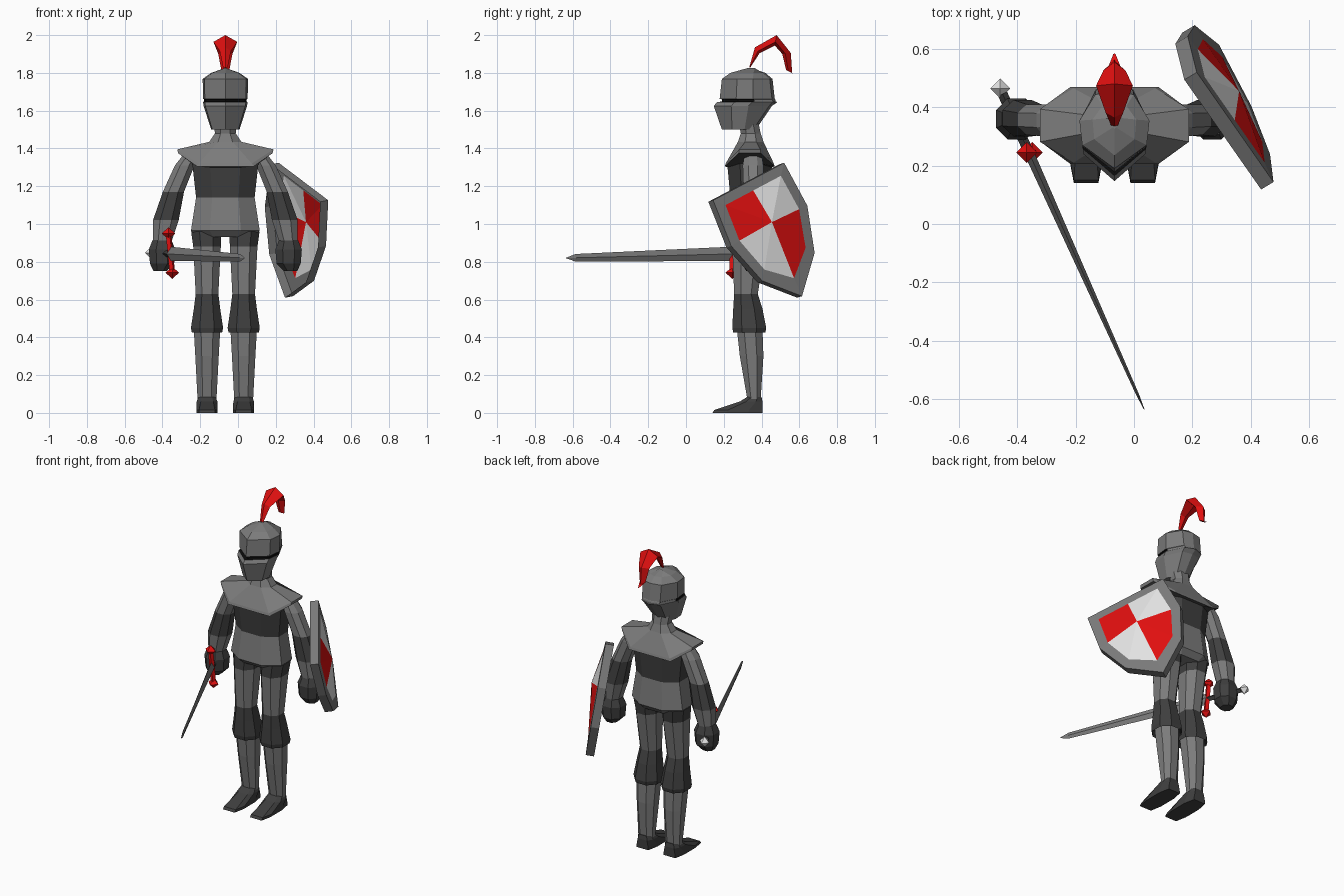
import bpy, bmesh
from mathutils import Vector

cube = bpy.data.objects.get("Cube")
if cube:
    bpy.data.objects.remove(cube)

MID = -0.067  # body centre line


def material(name, r, g, b):
    m = bpy.data.materials.new(name)
    m.use_nodes = True
    m.diffuse_color = (r, g, b, 1)
    m.node_tree.nodes["Principled BSDF"].inputs["Base Color"].default_value = (r, g, b, 1)
    return m


STEEL = material("steel_grey", 0.2, 0.2, 0.2)
DARK = material("dark_iron", 0.05, 0.05, 0.05)
RED = material("red", 0.75, 0.005, 0.005)
WHITE = material("white", 0.78, 0.78, 0.78)
BLACK = material("black", 0.004, 0.004, 0.004)


def build(name, verts, faces, mats, rule=None, closed=True):
    """Flat-shaded mesh; rule(face) gives the material index."""
    bm = bmesh.new()
    vs = [bm.verts.new(v) for v in verts]
    for f in faces:
        bm.faces.new([vs[i] for i in f])
    if closed:
        bmesh.ops.recalc_face_normals(bm, faces=bm.faces)
    bm.normal_update()
    for f in bm.faces:
        f.material_index = rule(f) if rule else 0
    mesh = bpy.data.meshes.new(name)
    bm.to_mesh(mesh)
    bm.free()
    for m in mats:
        mesh.materials.append(m)
    ob = bpy.data.objects.new(name, mesh)
    bpy.context.collection.objects.link(ob)
    return ob


def loft(name, rings, mats, rule=None):
    """Skin a list of equal rings and cap both ends."""
    n = len(rings[0])
    verts = [p for r in rings for p in r]
    faces = [(k * n + i, k * n + (i + 1) % n, (k + 1) * n + (i + 1) % n, (k + 1) * n + i)
             for k in range(len(rings) - 1) for i in range(n)]
    faces += [tuple(range(n)), tuple(range(len(verts) - n, len(verts)))]
    return build(name, verts, faces, mats, rule)


def octagon(cx, z, w, front, back, flat=0.45, side_z=None):
    """Level chamfered ring; side_z lifts the side points."""
    sz = z if side_z is None else side_z
    q = (back - front) * 0.28
    half = [(flat * w, front, z), (w, front + q, sz), (w, back - q, sz), (flat * w, back, z)]
    right = [(cx + x, y, h) for x, y, h in half]
    left = [(cx - x, y, h) for x, y, h in reversed(half)]
    return right + left


def band(*spans):
    """Index 1 for faces whose centre height is inside a span."""
    return lambda f: int(any(a < f.calc_center_median().z < b for a, b in spans))


def octahedron(name, centre, r, h, mat):
    c = Vector(centre)
    pts = [c + Vector(d) for d in ((r, 0, 0), (0, r, 0), (-r, 0, 0), (0, -r, 0), (0, 0, h), (0, 0, -h))]
    faces = [(i, (i + 1) % 4, t) for i in range(4) for t in (4, 5)]
    return build(name, pts, faces, [mat])


# Torso with flared shoulder collar and neck
loft("torso", [
    octagon(MID, 0.93, 0.145, 0.25, 0.43),
    octagon(MID, 0.965, 0.182, 0.215, 0.46),
    octagon(MID, 1.14, 0.155, 0.235, 0.445),
    octagon(MID, 1.30, 0.175, 0.22, 0.455, side_z=1.32),
    octagon(MID, 1.305, 0.25, 0.205, 0.47, 0.6, 1.375),
    octagon(MID, 1.32, 0.255, 0.21, 0.465, 0.55, 1.395),
    octagon(MID, 1.435, 0.085, 0.275, 0.41),
    octagon(MID, 1.48, 0.055, 0.29, 0.395),
    octagon(MID, 1.53, 0.06, 0.28, 0.385),
], [STEEL, DARK], band((1.1, 1.349)) and (lambda f: int(
    1.145 < f.calc_center_median().z < 1.36 and f.normal.z < 0.15)))


# Helmet with a peaked face and eye slit
def helmet_ring(z, front, back, w, tail=0.0):
    mid = (front + back) / 2
    half = [(0.92 * w, front + 0.3 * (back - front)), (w, mid + 0.03), (0.55 * w, back - 0.015)]
    return ([(MID, front, z)] + [(MID + x, y, z) for x, y in half] + [(MID, back + tail, z)]
            + [(MID - x, y, z) for x, y in reversed(half)])


loft("helmet", [
    helmet_ring(1.50, 0.19, 0.37, 0.075),
    helmet_ring(1.625, 0.147, 0.455, 0.115),
    helmet_ring(1.646, 0.165, 0.475, 0.118, 0.01),
    helmet_ring(1.648, 0.19, 0.475, 0.112),
    helmet_ring(1.660, 0.19, 0.472, 0.112),
    helmet_ring(1.662, 0.178, 0.47, 0.118),
    helmet_ring(1.768, 0.19, 0.458, 0.12),
    helmet_ring(1.80, 0.235, 0.42, 0.075),
    helmet_ring(1.825, 0.325, 0.345, 0.005),
], [STEEL, BLACK], lambda f: int(
    1.645 < f.calc_center_median().z < 1.663 and f.calc_center_median().y < 0.34))

# Plume: diamond sections along an arch (outer y z, inner y z, half width)
plume = [(0.335, 1.83, 0.34, 1.828, 0.012), (0.365, 1.935, 0.39, 1.905, 0.03),
         (0.48, 2.0, 0.47, 1.945, 0.063), (0.555, 1.905, 0.51, 1.90, 0.038),
         (0.562, 1.80, 0.53, 1.815, 0.02), (0.585, 1.787, 0.58, 1.79, 0.004)]
rings = []
for oy, oz, iy, iz, w in plume:
    sy, sz = oy * 0.35 + iy * 0.65, oz * 0.35 + iz * 0.65
    rings.append([(MID, oy, oz), (MID + w, sy, sz), (MID, iy, iz), (MID - w, sy, sz)])
loft("plume", rings, [RED])

# Limbs, one set for each side
for side, s in (("left", 1), ("right", -1)):
    leg = MID + s * 0.097
    loft(side + "_leg", [
        octagon(leg, 0.07, 0.05, 0.325, 0.395),
        octagon(leg, 0.30, 0.062, 0.285, 0.41),
        octagon(leg, 0.44, 0.07, 0.27, 0.405),
        octagon(leg, 0.425, 0.08, 0.25, 0.42),
        octagon(leg, 0.45, 0.085, 0.245, 0.425),
        octagon(leg, 0.55, 0.07, 0.25, 0.405),
        octagon(leg, 0.63, 0.06, 0.255, 0.38),
        octagon(leg, 0.88, 0.073, 0.245, 0.42),
        octagon(leg + s * 0.004, 0.96, 0.08, 0.25, 0.43),
    ], [STEEL, DARK], lambda f: int(0.426 < f.calc_center_median().z < 0.63
                                    or f.calc_center_median().z > 0.89))
    loft(side + "_foot", [
        octagon(leg, 0.0, 0.056, 0.14, 0.405, 0.75),
        octagon(leg, 0.015, 0.056, 0.15, 0.405, 0.75),
        octagon(leg, 0.06, 0.055, 0.285, 0.405, 0.6),
        octagon(leg, 0.085, 0.045, 0.325, 0.4, 0.6),
    ], [DARK])

    def arm(offset, z, w, front, back):
        return octagon(MID + s * offset, z, w, front, back)

    loft(side + "_arm", [
        arm(0.335, 0.90, 0.048, 0.31, 0.41),
        arm(0.315, 1.02, 0.068, 0.30, 0.425),
        arm(0.275, 1.17, 0.056, 0.305, 0.41),
        arm(0.215, 1.31, 0.052, 0.30, 0.41),
        arm(0.18, 1.37, 0.04, 0.31, 0.40),
    ], [STEEL, DARK], band((1.03, 1.16)))
    loft(side + "_hand", [
        arm(0.345, 0.75, 0.035, 0.32, 0.395),
        arm(0.335, 0.79, 0.064, 0.295, 0.425),
        arm(0.335, 0.865, 0.07, 0.29, 0.43),
        arm(0.335, 0.915, 0.05, 0.31, 0.41),
    ], [DARK])

# Sword, laid out along its own direction
HILT = Vector((-0.36, 0.245, 0.842))
ALONG = Vector((0.395, -0.88, -0.022)).normalized()
ACROSS = Vector((-ALONG.y, ALONG.x, 0)).normalized()
UP = Vector((0, 0, 1))


def diamond(t, w, h):
    c = HILT + ALONG * t
    return [c + ACROSS * w, c + UP * h, c - ACROSS * w, c - UP * h]


loft("sword_blade", [diamond(0, 0.017, 0.038), diamond(0.91, 0.005, 0.02),
                     diamond(0.966, 0.001, 0.001)], [STEEL])
loft("sword_grip", [diamond(-0.22, 0.017, 0.017), diamond(0.01, 0.017, 0.017)], [DARK])
octahedron("sword_pommel", HILT - ALONG * 0.24, 0.034, 0.034, WHITE)
guard_ends = [HILT + Vector((0.012, 0, -0.10)), HILT + Vector((-0.008, 0, 0.108))]
loft("sword_guard", [[p + ALONG * 0.016, p + ACROSS * 0.016, p - ALONG * 0.016, p - ACROSS * 0.016]
                     for p in guard_ends], [RED])
for label, p in zip(("lower", "upper"), guard_ends):
    octahedron(label + "_guard_knob", p, 0.036, 0.032, RED)

# Shield: open-backed heater with a raised rim and quartered face
CENTRE = Vector((0.36, 0.455, 1.01))
NORMAL = Vector((0.85, 0.51, 0.16)).normalized()
AXIS = Vector((0.078, -0.423, 0.903))
AXIS = (AXIS - NORMAL * AXIS.dot(NORMAL)).normalized()
SIDE = AXIS.cross(NORMAL)


def heater(half, w):
    pts = half + [(-u, v) for u, v in reversed(half[1:-1])]
    return [CENTRE + SIDE * u + AXIS * v + NORMAL * w for u, v in pts]


outer = [(0, 0.245), (0.25, 0.245), (0.268, -0.015), (0.185, -0.255), (0, -0.427)]
inner = [(0, 0.192), (0.195, 0.192), (0.21, -0.01), (0.145, -0.208), (0, -0.322)]
verts = heater(outer, -0.09) + heater(outer, -0.04) + heater(inner, -0.036) + [CENTRE]
faces = [(k + i, k + (i + 1) % 8, k + 8 + (i + 1) % 8, k + 8 + i) for k in (0, 8) for i in range(8)]
faces += [(16 + i, 16 + (i + 1) % 8, 24) for i in range(8)]
if (verts[17] - verts[16]).cross(CENTRE - verts[16]).dot(NORMAL) < 0:
    faces = [f[::-1] for f in faces]


def quartering(f):
    if len(f.verts) > 3:
        return 0
    d = f.calc_center_median() - CENTRE
    return 1 if d.dot(SIDE) * (d.dot(AXIS) + 0.02) < 0 else 2


build("shield", verts, faces, [STEEL, RED, WHITE], quartering, closed=False)
